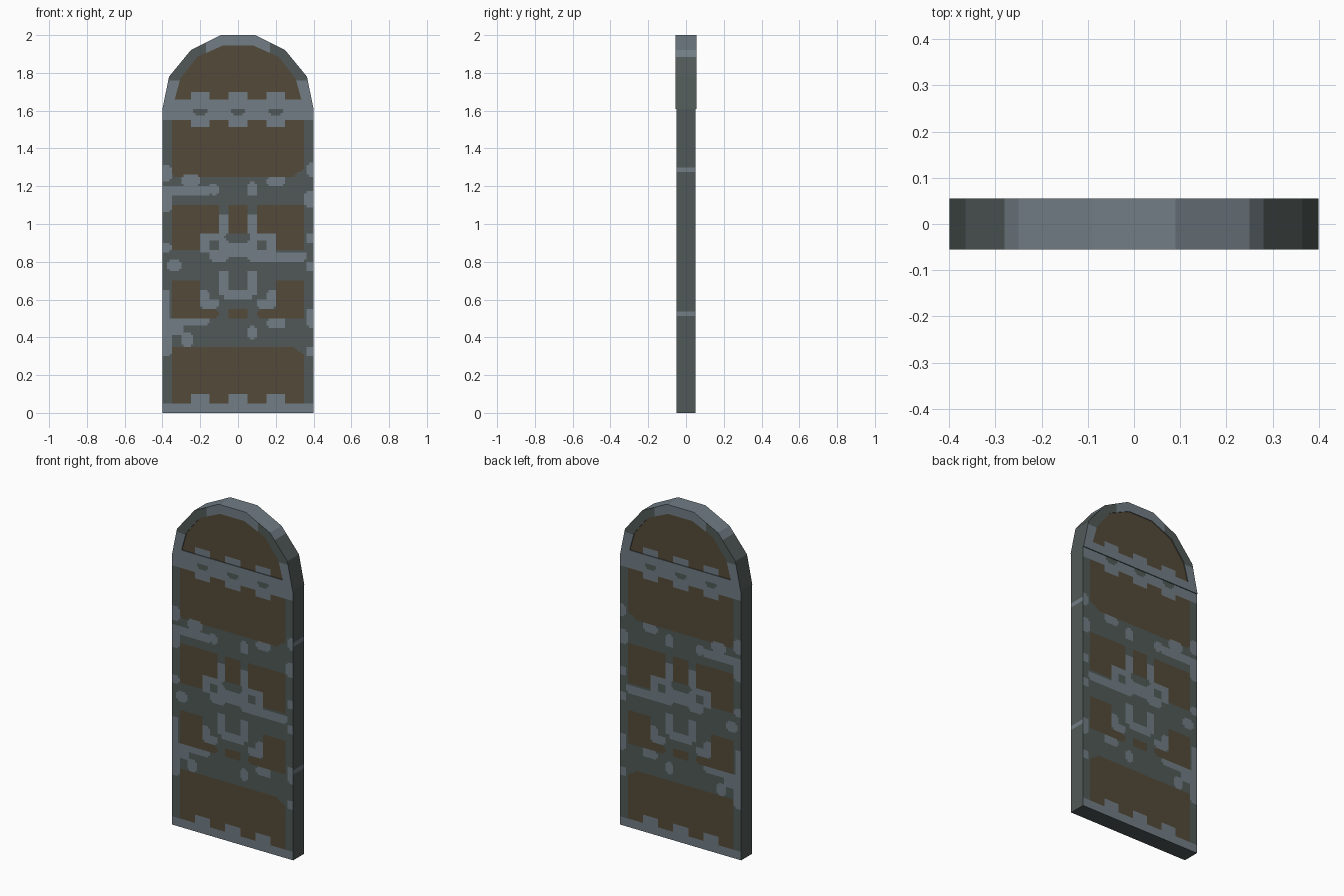
import bpy, bmesh, math

if "Cube" in bpy.data.objects:
    bpy.data.objects.remove(bpy.data.objects["Cube"])

# ---------- materials ----------
def material(name, rgb):
    lin = [((c / 255 + 0.055) / 1.055) ** 2.4 for c in rgb]
    m = bpy.data.materials.new(name)
    m.diffuse_color = (*lin, 1)
    m.use_nodes = True
    m.node_tree.nodes["Principled BSDF"].inputs["Base Color"].default_value = m.diffuse_color
    return m

DARK, LIGHT, WOOD = 0, 1, 2
MATS = [material("dark_iron", (80, 89, 87)),
        material("light_iron", (113, 125, 133)),
        material("brown_wood", (84, 74, 56))]

# ---------- helpers ----------
def cut(bm, axis, value):
    no = [0, 0, 0]
    no[axis] = 1
    bmesh.ops.bisect_plane(bm, geom=bm.verts[:] + bm.edges[:] + bm.faces[:],
                           plane_co=[value * n for n in no], plane_no=no, dist=1e-5)

def finish(name, bm, rule):
    for f in bm.faces:
        f.material_index = rule(f.calc_center_median(), f.normal)
    me = bpy.data.meshes.new(name)
    bm.to_mesh(me)
    bm.free()
    for m in MATS:
        me.materials.append(m)
    ob = bpy.data.objects.new(name, me)
    bpy.context.collection.objects.link(ob)

def inside(rect, x, z, r=0.02):
    x0, z0, x1, z1 = rect
    dx = max(x0 + r - x, 0, x - x1 + r)
    dz = max(z0 + r - z, 0, z - z1 + r)
    return math.hypot(dx, dz) <= r

def mirrored(rects):
    return rects + [(-x1, z0, -x0, z1) for x0, z0, x1, z1 in rects]

# ---------- painted inlay shapes: x0, z0, x1, z1 (later layers win) ----------
wood = [(-.355, 1.255, .355, 1.6), (-.355, .0, .355, .347), (-.05, .95, .05, 1.105),
        (-.05, .5, .05, .555)]
wood += mirrored([(-.355, .86, -.1, 1.105), (-.355, .5, -.2, .7), (-.25, .5, -.105, .555)])

chamfers = [(.33, 1.2, .45, 1.29), (.33, .31, .45, .4), (.3, 1.2, .45, 1.27), (.3, .33, .45, .4)]

bands = [(-.5, -.1, .5, .05), (-.5, 1.555, .5, 1.7)]
for x in (-.2, 0, .2):                      # rivet tabs on the straps
    bands += [(x - .05, 0, x + .05, .1), (x - .05, 1.51, x + .05, 1.6)]

ornament = mirrored([(-.2, .845, -.05, .95), (-.1, .9, -.05, 1.05), (-.15, .805, -.05, .9),
                     (-.1, .62, -.05, .75), (-.2, .555, -.155, .65), (-.2, .555, -.1, .6)])
ornament += [(-.08, .83, .1, .905), (-.08, .6, .08, .65), (.1, .8, .36, .855)]

left_wear = [(-.45, 1.155, -.14, 1.205), (-.155, 1.155, -.105, 1.215), (-.3, 1.205, -.2, 1.26),
             (-.45, 1.06, -.355, 1.2), (-.45, 1.22, -.355, 1.31), (-.45, .41, -.29, .5),
             (-.3, .355, -.24, .42), (-.45, .3, -.355, .45), (-.35, .465, -.15, .505),
             (-.37, .745, -.305, .81), (-.45, .85, -.355, .9), (-.45, .5, -.36, .65)]

right_wear = [(.05, 1.15, .1, 1.22), (.155, 1.205, .25, 1.255), (.05, .39, .1, .46),
              (.155, .45, .25, .5), (.36, 1.255, .45, 1.32), (.355, 1.09, .45, 1.18),
              (.36, .9, .45, .95), (.36, .75, .45, .8), (.36, .455, .45, .55), (.36, .3, .45, .35)]

holes = mirrored([(-.155, .86, -.095, .915)]) + [(-.07, .91, .06, .955)]
holes += [(x - .035, 1.58, x + .035, 1.65) for x in (-.2, 0, .2)]

LAYERS = [(WOOD, wood), (DARK, chamfers), (LIGHT, bands + ornament + left_wear + right_wear),
          (DARK, holes)]

# ---------- door slab ----------
def slab_colour(c, n):
    if abs(n.y) < .5:
        return LIGHT if n.x > .5 and (1.27 < c.z < 1.30 or .51 < c.z < .54) else DARK
    colour = DARK
    for mat, rects in LAYERS:
        if any(inside(r, c.x, c.z) for r in rects):
            colour = mat
    return colour

ARCH_Z = 1.61
bm = bmesh.new()
bmesh.ops.create_cube(bm, size=1)
for v in bm.verts:
    v.co = (v.co.x * .8, v.co.y * .1, (v.co.z + .5) * ARCH_Z)
for i in range(1, 64):
    cut(bm, 0, -.4 + i * .0125)
for i in range(1, 129):
    cut(bm, 2, i * .0125)
bm.normal_update()
finish("door_slab", bm, slab_colour)

# ---------- arch profiles ----------
def arch(half):
    return half + [(-x, z) for x, z in reversed(half)]

OUTER = arch([(-.4, ARCH_Z), (-.365, 1.78), (-.25, 1.92), (-.09, 2.0)])
INNER = arch([(-.335, 1.66), (-.305, 1.77), (-.215, 1.885), (-.08, 1.945)])

# ---------- raised arch frame ----------
def frame_colour(c, n):
    if abs(n.y) > .5:
        return DARK if c.z > 1.76 and abs(c.x) > .17 else LIGHT
    return LIGHT if c.z > 1.88 and abs(c.x) < .28 else DARK

bm = bmesh.new()
ring = [[[bm.verts.new((x, y, z)) for x, z in prof] for prof in (OUTER, INNER)]
        for y in (-.055, .055)]
(fo, fi), (bo, bi) = ring
for i in range(len(OUTER)):
    j = (i + 1) % len(OUTER)
    for a, b in ((fo, fi), (bo, bi), (fo, bo), (fi, bi)):
        bm.faces.new((a[i], a[j], b[j], b[i]))
bmesh.ops.recalc_face_normals(bm, faces=bm.faces[:])
for x in (-.28, -.17, .17, .28):
    cut(bm, 0, x)
cut(bm, 2, 1.76)
bm.normal_update()
finish("arch_frame", bm, frame_colour)

# ---------- recessed wooden arch panel ----------
def panel_colour(c, n):
    return LIGHT if c.z < 1.70 and any(abs(c.x - x) < .05 for x in (-.2, 0, .2)) else WOOD

bm = bmesh.new()
bm.faces.new([bm.verts.new((x, -.05, z)) for x, z in reversed(INNER)])
bm.faces.new([bm.verts.new((x, .05, z)) for x, z in INNER])
bm.normal_update()
for f in bm.faces:
    if f.normal.y * f.calc_center_median().y < 0:
        f.normal_flip()
for x in (-.25, -.15, -.05, .05, .15, .25):
    cut(bm, 0, x)
cut(bm, 2, 1.70)
bm.normal_update()
finish("arch_panel", bm, panel_colour)
